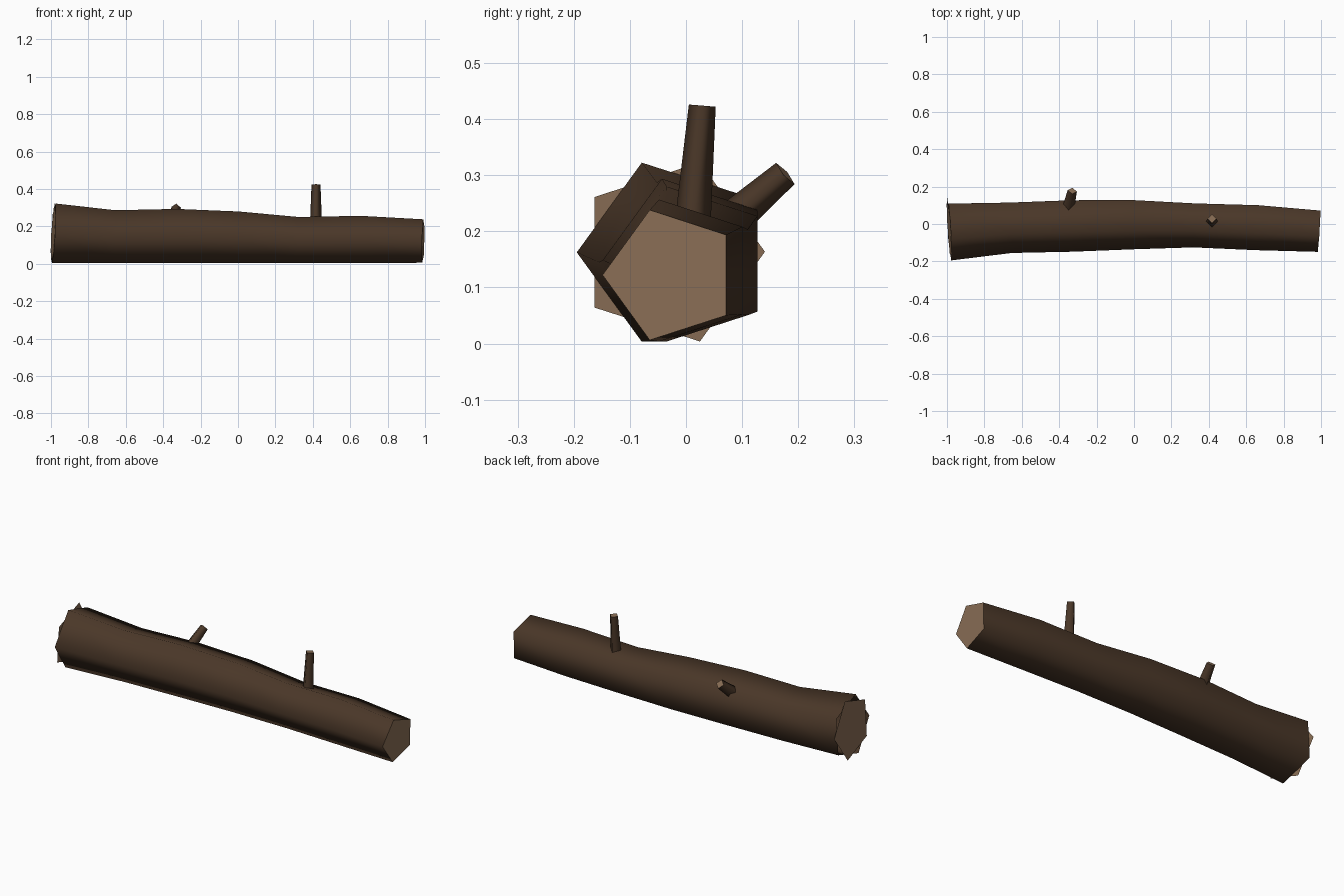
import bpy, math
from mathutils import Vector

if "Cube" in bpy.data.objects:
    bpy.data.objects.remove(bpy.data.objects["Cube"])


def material(name, rgb):
    m = bpy.data.materials.new(name)
    m.diffuse_color = (*rgb, 1)
    m.use_nodes = True
    m.node_tree.nodes["Principled BSDF"].inputs["Base Color"].default_value = m.diffuse_color
    return m


bark = material("dark bark", (0.0685, 0.0382, 0.0212))
wood = material("cut wood", (0.258, 0.159, 0.093))


def ring(centre, tangent, radius, sides, start):
    """Points around a centre, in the plane square to the tangent."""
    t = Vector(tangent).normalized()
    if abs(t.x) > 0.7:
        u = (Vector((0, 1, 0)) - t * t.y).normalized()
    else:
        u = (Vector((1, 0, 0)) - t * t.x).normalized()
    v = t.cross(u)
    return [Vector(centre) + radius * (math.cos(a) * u + math.sin(a) * v)
            for a in (start + math.tau * i / sides for i in range(sides))]


def make(name, verts, faces, mat, smooth):
    mesh = bpy.data.meshes.new(name)
    mesh.from_pydata(verts, [], faces)
    mesh.materials.append(mat)
    mesh.polygons.foreach_set("use_smooth", [smooth] * len(faces))
    obj = bpy.data.objects.new(name, mesh)
    bpy.context.collection.objects.link(obj)
    return obj


def tube(name, rings):
    n = len(rings[0])
    faces = [(k * n + i, k * n + (i + 1) % n, (k + 1) * n + (i + 1) % n, (k + 1) * n + i)
             for k in range(len(rings) - 1) for i in range(n)]
    return make(name, [p for r in rings for p in r], faces, bark, True)


def cap(name, points):
    return make(name, points, [tuple(range(len(points)))], wood, False)


# Log centre line: x, y, z, radius
path = [(-0.988, -0.027, 0.163, 0.168), (-0.66, -0.006, 0.145, 0.149),
        (-0.33, 0.004, 0.149, 0.152), (0.0, 0.010, 0.142, 0.145),
        (0.32, 0.005, 0.127, 0.130), (0.66, -0.007, 0.130, 0.133),
        (0.990, -0.027, 0.122, 0.122)]
centres = [Vector(p[:3]) for p in path]
last = len(path) - 1
tangents = [centres[min(i + 1, last)] - centres[max(i - 1, 0)] for i in range(len(path))]

# Five-sided trunk with one corner to the front
tube("log", [ring(c, t, p[3], 5, math.pi) for c, t, p in zip(centres, tangents, path)])

# Cut ends; the left one is turned half a step so its corners stick out
cap("right_cut_end", ring(centres[-1], tangents[-1], path[-1][3], 5, math.pi))
cap("left_cut_end", ring(centres[0], tangents[0], path[0][3], 5, 0)[::-1])


# Four-sided twig stubs with cut tips
def twig(name, base, tip, r_base, r_tip):
    d = Vector(tip) - Vector(base)
    top = ring(tip, d, r_tip, 4, 0)
    tube(name, [ring(base, d, r_base, 4, 0), top])
    cap(name + "_cut_tip", top)


twig("upright_twig", (0.417, 0.010, 0.19), (0.417, 0.029, 0.424), 0.033, 0.024)
twig("back_twig", (-0.355, 0.070, 0.21), (-0.330, 0.177, 0.303), 0.034, 0.025)
